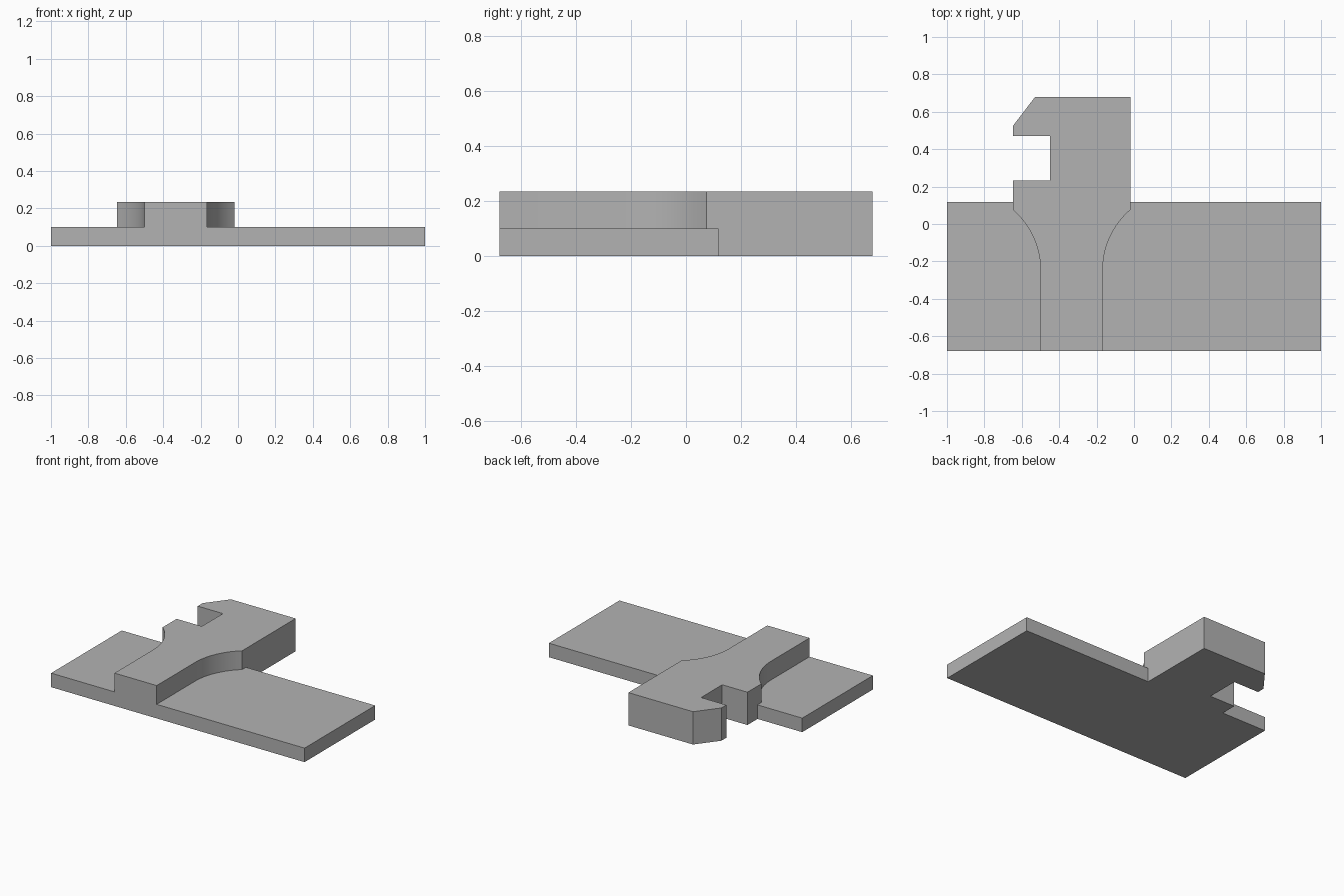
import bpy, bmesh, math

cube = bpy.data.objects.get("Cube")
if cube:
    bpy.data.objects.remove(cube, do_unlink=True)

grey = bpy.data.materials.new("plain_grey")
grey.use_nodes = True
grey.diffuse_color = (0.45, 0.45, 0.45, 1)
grey.node_tree.nodes["Principled BSDF"].inputs["Base Color"].default_value = grey.diffuse_color

FRONT, BACK = -0.678, 0.678
PLATE_BACK, PLATE_TOP, ARM_TOP = 0.118, 0.1, 0.234


def extrude_outline(name, outline, height):
    """Solid prism standing on z = 0, from a counter-clockwise outline."""
    bm = bmesh.new()
    face = bm.faces.new([bm.verts.new((x, y, 0)) for x, y in outline])
    top = bmesh.ops.extrude_face_region(bm, geom=[face])["geom"]
    verts = [v for v in top if isinstance(v, bmesh.types.BMVert)]
    bmesh.ops.translate(bm, verts=verts, vec=(0, 0, height))
    bmesh.ops.recalc_face_normals(bm, faces=bm.faces)
    mesh = bpy.data.meshes.new(name)
    bm.to_mesh(mesh)
    bm.free()
    mesh.materials.append(grey)
    obj = bpy.data.objects.new(name, mesh)
    bpy.context.collection.objects.link(obj)
    return obj


def flare(x, side, steps=20):
    """Arc leaving the straight neck and sweeping outwards to the wide head."""
    start, end, width = -0.245, 0.075, 0.147
    rise = end - start
    radius = (width ** 2 + rise ** 2) / (2 * width)
    sweep = math.asin(rise / radius)
    angles = [sweep * i / steps for i in range(steps + 1)]
    return [(x + side * radius * (1 - math.cos(a)), start + radius * math.sin(a))
            for a in angles]


# Flat base plate
plate = extrude_outline("base_plate", [(-1, FRONT), (1, FRONT), (1, PLATE_BACK), (-1, PLATE_BACK)],
                        PLATE_TOP)

# Thick arm: narrow neck, flared shoulders, hooked head with a notch
neck_left, neck_right = -0.167, -0.5
outer = neck_right - 0.147
outline = [(neck_right, FRONT), (neck_left, FRONT)]
outline += flare(neck_left, 1)
outline += [(-0.02, BACK), (-0.53, BACK), (outer, 0.525), (outer, 0.47),
            (-0.448, 0.47), (-0.448, 0.232), (outer, 0.232)]
outline += reversed(flare(neck_right, -1))
arm = extrude_outline("hooked_arm", outline, ARM_TOP)

# Merge plate and arm into one clean solid
union = plate.modifiers.new("join_arm", "BOOLEAN")
union.operation = "UNION"
union.solver = "EXACT"
union.object = arm
bpy.ops.object.select_all(action="DESELECT")
bpy.context.view_layer.objects.active = plate
plate.select_set(True)
bpy.ops.object.modifier_apply(modifier=union.name)
bpy.data.objects.remove(arm, do_unlink=True)
plate.name = "plate_with_hooked_arm"
bpy.ops.object.shade_smooth_by_angle(angle=math.radians(25))
